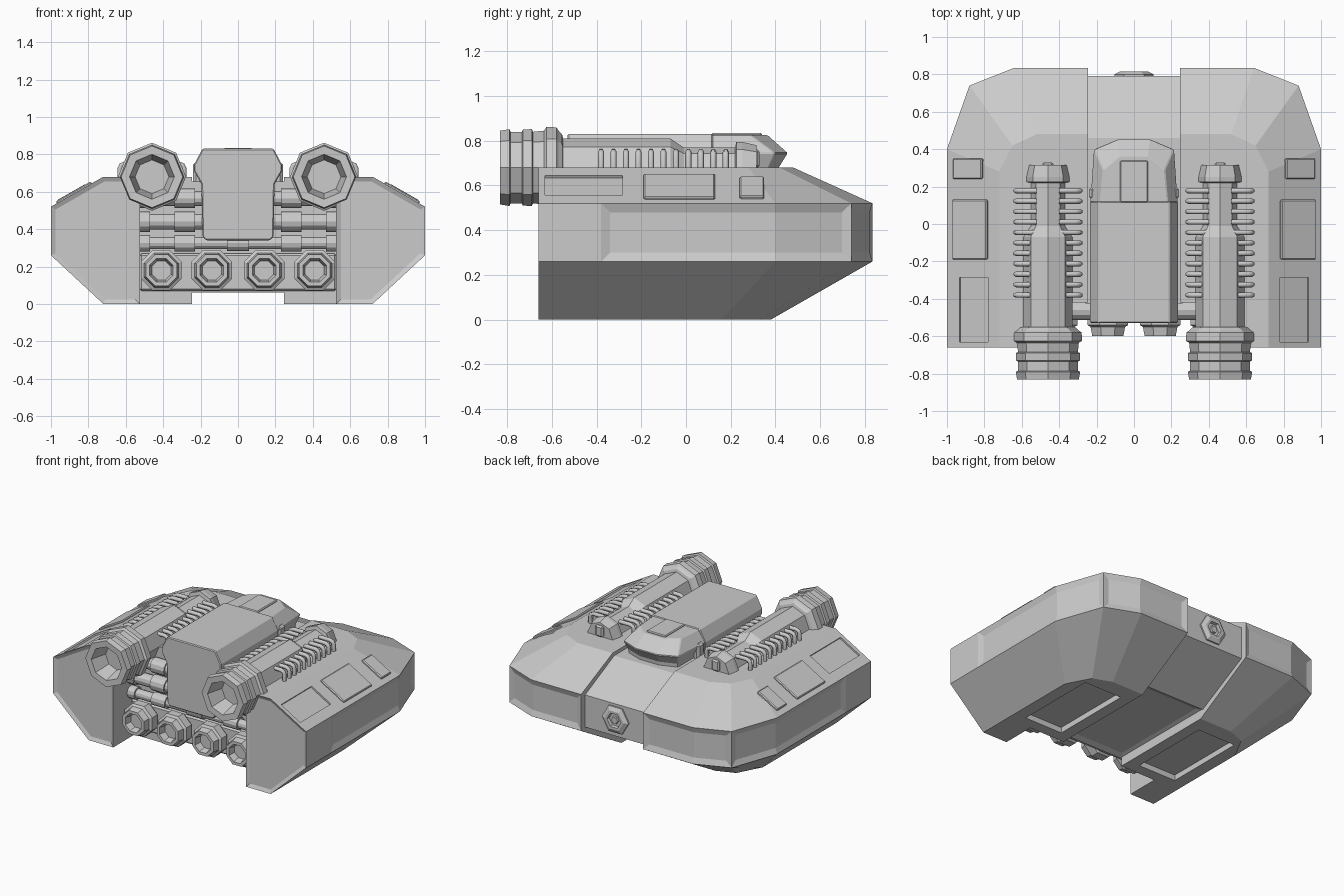
import bpy, bmesh, math
from mathutils import Matrix, Vector

if "Cube" in bpy.data.objects:
    bpy.data.objects.remove(bpy.data.objects["Cube"])


def finish(bm, name, mirror=False, bevel=0):
    bmesh.ops.recalc_face_normals(bm, faces=bm.faces)
    me = bpy.data.meshes.new(name)
    bm.to_mesh(me)
    bm.free()
    ob = bpy.data.objects.new(name, me)
    bpy.context.collection.objects.link(ob)
    if bevel:
        b = ob.modifiers.new("bevel", 'BEVEL')
        b.width, b.segments, b.limit_method = bevel, 1, 'ANGLE'
    if mirror:
        ob.modifiers.new("mirror", 'MIRROR')
    return ob


def stack(bm, loops):
    """Skin a list of equal-length vertex loops, capping both ends; returns side faces [level][i]."""
    rings = [[bm.verts.new(p) for p in l] for l in loops]
    n = len(rings[0])
    sides = [[bm.faces.new((a[i], a[(i + 1) % n], b[(i + 1) % n], b[i])) for i in range(n)]
             for a, b in zip(rings, rings[1:])]
    caps = [bm.faces.new(rings[0][::-1]), bm.faces.new(rings[-1])]
    bmesh.ops.recalc_face_normals(bm, faces=bm.faces)
    return sides, caps


def inset(bm, faces, thick, depth):
    bmesh.ops.inset_region(bm, faces=faces, thickness=thick, depth=depth, use_even_offset=True)


def lathe(name, profile, sides, x=0, z=0, mirror=False, phase=0.0, axis='Y'):
    """Faceted turned part; profile holds (radius, distance along the axis)."""
    bm = bmesh.new()
    loops = []
    for r, d in profile:
        ring = []
        for i in range(sides):
            a = phase + math.tau * i / sides
            c, s = r * math.cos(a), r * math.sin(a)
            ring.append((x + c, d, z + s) if axis == 'Y' else (d, x + c, z + s))
        loops.append(ring)
    stack(bm, loops)
    return finish(bm, name, mirror)


def box(name, lo, hi, matrix=None, mirror=False, bevel=0):
    bm = bmesh.new()
    bmesh.ops.create_cube(bm, size=1)
    lo, hi = Vector(lo), Vector(hi)
    for v in bm.verts:
        v.co = Vector([(a + b) / 2 + c * (b - a) for a, b, c in zip(lo, hi, v.co)])
    if matrix:
        bm.transform(matrix)
    return finish(bm, name, mirror, bevel)


def cut(ob, cutter):
    m = ob.modifiers.new("cut", 'BOOLEAN')
    m.object, m.operation, m.solver = cutter, 'DIFFERENCE', 'EXACT'
    bpy.context.view_layer.objects.active = ob
    bpy.ops.object.modifier_apply(modifier="cut")
    bpy.data.objects.remove(cutter)


# Side hulls: plan outlines stacked by height, with a notch for the engine bay
wide = [(.525, -.66), (1, -.66), (1, -.38), (1, .4), (.88, .74), (.64, .835), (.245, .835), (.245, -.42), (.525, -.42)]
top = [(.525, -.66), (.72, -.66), (.72, -.38), (.72, .28), (.65, .42), (.52, .48), (.245, .48), (.245, -.42), (.525, -.42)]
low = [(.525, -.66), (.72, -.66), (.72, -.38), (.72, .16), (.63, .33), (.5, .38), (.245, .38), (.245, -.42), (.525, -.42)]
bm = bmesh.new()
levels = [(low, 0), (wide, .26), (wide, .52), (top, .68)]
sides, caps = stack(bm, [[(x, y, z) for x, y in pts] for pts, z in levels])
inset(bm, [s[0] for s in sides], .025, -.012)
inset(bm, [sides[1][2], sides[1][3]], .04, -.014)
inset(bm, [sides[1][4], sides[1][5]], .04, -.014)
hull = finish(bm, "side_hull")
cut(hull, box("belly_cutter", (.33, -.34, -.1), (.63, .26, .04)))

# Panels lying on the sloping shoulder; the frontmost one is sunk
slope = Matrix.Translation((.86, 0, .6)) @ Matrix.Rotation(math.atan2(.16, .28), 4, 'Y')
cut(hull, box("shoulder_cutter", (-.09, -.63, -.012), (.085, -.285, .1), slope))
hull.modifiers.new("mirror", 'MIRROR')
box("shoulder_panel", (-.09, -.19, -.02), (.125, .13, .012), slope, True, .006)
box("shoulder_hatch", (-.06, .24, -.02), (.12, .35, .014), slope, True, .006)

# Centre hull: side profile drawn across x
bm = bmesh.new()
prof = [(-.425, .06), (.4, .06), (.79, .27), (.79, .5), (.46, .655), (-.425, .655)]
sides, caps = stack(bm, [[(x, y, z) for y, z in prof] for x in (-.26, .26)])
inset(bm, [sides[0][0]], .04, -.015)
finish(bm, "centre_hull")

# Docking port on the back
lathe("rear_port", [(.105, .77), (.105, .8), (.075, .815), (.055, .815), (.05, .795)], 6, 0, .39)
lathe("rear_port_core", [(.03, .78), (.025, .81)], 6, 0, .39)

# Raised centre housing
half = [(.17, .34), (.19, .36), (.195, .64), (.235, .71), (.235, .745), (.19, .83)]
ring = half + [(-x, z) for x, z in half[::-1]]
bm = bmesh.new()
stack(bm, [[(x, y, z) for x, z in ring] for y in (-.53, .12)])
finish(bm, "centre_housing", bevel=.006)


# Cabin behind the housing
def cabin_loop(x0, x1, y1, x2, y2, z):
    h = [(x0, .115), (x1, y1), (x2, y2)]
    return [(x, y, z) for x, y in h + [(-x, y) for x, y in h[::-1]]]


bm = bmesh.new()
stack(bm, [cabin_loop(.19, .19, .37, .075, .41, .63), cabin_loop(.2, .2, .37, .075, .415, .68),
           cabin_loop(.235, .215, .40, .085, .455, .745), cabin_loop(.18, .165, .29, .075, .365, .825)])
finish(bm, "cabin", bevel=.005)
box("cabin_roof", (-.075, .115, .8), (.075, .34, .835), bevel=.006)
box("cabin_cheek", (.19, .13, .64), (.24, .2, .76), mirror=True, bevel=.015)

# Twin cannons with stepped muzzles
lathe("cannon", [(.09, -.71), (.12, -.83), (.165, -.832), (.172, -.79), (.16, -.785), (.16, -.735), (.17, -.73),
                 (.172, -.69), (.16, -.685), (.165, -.635), (.182, -.625), (.18, -.58), (.165, -.57),
                 (.15, -.555), (.13, -.55), (.13, -.07), (.09, -.01), (.09, .22), (.115, .225),
                 (.115, .25), (.1, .315)], 8, .46, .68, True)
box("cannon_tail", (.43, .2, .68), (.49, .33, .76), mirror=True, bevel=.01)

# Cooling ribs hooped on both sides of each cannon
cu = bpy.data.curves.new("cooling_ribs", 'CURVE')
cu.dimensions, cu.bevel_depth, cu.bevel_resolution = '3D', .014, 1
for i in range(11):
    y = -.38 + i * .0558
    for s in (-1, 1):
        for side in (-1, 1):
            pts = [(.06, .75), (.145, .75), (.165, .742), (.172, .725), (.172, .65)]
            sp = cu.splines.new('POLY')
            sp.points.add(len(pts) - 1)
            for p, (dx, z) in zip(sp.points, pts):
                p.co = (side * (.46 + s * dx), y, z, 1)
bpy.context.collection.objects.link(bpy.data.objects.new("cooling_ribs", cu))

# Engine nozzles
for x, nm in ((.14, "inner_nozzle"), (.41, "outer_nozzle")):
    lathe(nm, [(.08, -.4), (.1, -.46), (.118, -.48), (.118, -.54), (.1, -.55), (.09, -.598),
               (.068, -.598), (.055, -.55)], 8, x, .18, True, math.pi / 8)

# Pipework across the engine bay
for z, r in ((.325, .032), (.44, .042), (.565, .04)):
    lathe("bay_pipe", [(r, -.53), (r, .53)], 12, -.46, z, axis='X')
    for a, b in ((.23, .34), (.47, .53)):
        lathe("pipe_collar", [(r + .012, a), (r + .012, b)], 12, -.46, z, True, axis='X')
lathe("pipe_coupling", [(.042, -.06), (.042, .06)], 12, -.46, .325, axis='X')
box("engine_mount", (-.525, -.46, .07), (.525, -.41, .27), bevel=.01)
